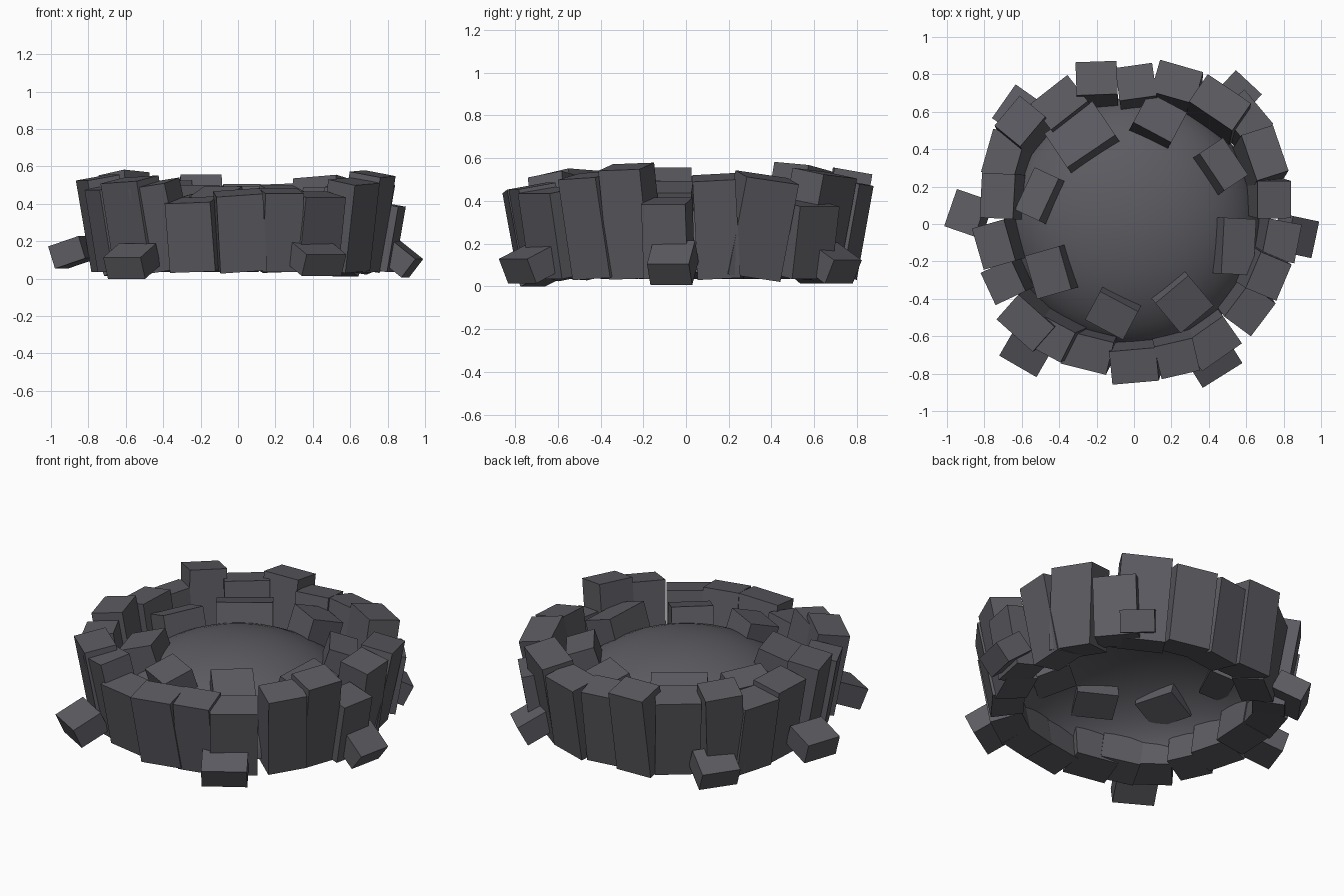
import bpy
import bmesh
import math
from mathutils import Matrix, Vector

default_cube = bpy.data.objects.get("Cube")
if default_cube:
    bpy.data.objects.remove(default_cube, do_unlink=True)


def make_material(name, colour):
    material = bpy.data.materials.new(name)
    material.use_nodes = True
    material.diffuse_color = colour
    material.node_tree.nodes["Principled BSDF"].inputs["Base Color"].default_value = colour
    return material


stone_grey = make_material("dark stone grey", (0.105, 0.105, 0.12, 1))


def add_object(name, bm):
    mesh = bpy.data.meshes.new(name)
    bm.to_mesh(mesh)
    bm.free()
    mesh.materials.append(stone_grey)
    obj = bpy.data.objects.new(name, mesh)
    bpy.context.collection.objects.link(obj)
    return obj


def add_stone(name, x, y, heading, width, depth, height, top, lean, roll=0):
    """Box whose top face is centred on (x, y, top), leaning towards its heading."""
    bm = bmesh.new()
    bmesh.ops.create_cube(bm, size=1)
    bmesh.ops.translate(bm, verts=bm.verts, vec=Vector((0, 0, -0.5)))
    bmesh.ops.scale(bm, verts=bm.verts, vec=Vector((width, depth, height)))
    turn = Matrix.Rotation(math.radians(heading - 90), 4, "Z")
    sway = Matrix.Rotation(math.radians(roll), 4, "Y")
    tilt = Matrix.Rotation(math.radians(-lean), 4, "X")
    bm.transform(Matrix.Translation((x, y, top)) @ turn @ sway @ tilt)
    return add_object(name, bm)


# Smooth open dome of earth, its rim buried in the ring
bm = bmesh.new()
bmesh.ops.create_uvsphere(bm, u_segments=48, v_segments=24, radius=1)
lower = [v for v in bm.verts if v.co.z < -0.01]
bmesh.ops.delete(bm, geom=lower, context="VERTS")
bmesh.ops.scale(bm, verts=bm.verts, vec=Vector((0.675, 0.675, 0.4)))
bmesh.ops.translate(bm, verts=bm.verts, vec=Vector((0, 0, 0.08)))
for face in bm.faces:
    face.smooth = True
add_object("inner_dome", bm)

# Tall ring stones: x, y, heading, width, top height, sideways roll
ring_stones = [
    (-.2, .78, 92, .22, .54, 0),
    (.01, .76, 98, .2, .49, 0),
    (.23, .76, 74, .24, .49, -2),
    (.46, .65, 56, .28, .53, -4),
    (.6, .57, 40, .24, .39, 0),
    (.7, .38, 19, .26, .51, -8),
    (.75, .13, 0, .2, .51, 3),
    (.79, -.09, -11, .21, .4, 0),
    (.72, -.28, -23, .21, .56, 2),
    (.62, -.46, -37, .22, .52, 3),
    (.42, -.64, -55, .26, .45, 0),
    (.23, -.72, -77, .21, .47, 0),
    (0, -.76, -85, .25, .46, 4),
    (-.25, -.69, -104, .25, .42, 2),
    (-.45, -.61, -118, .22, .51, 8),
    (-.58, -.53, -132, .26, .53, 3),
    (-.7, -.31, -155, .19, .49, 0),
    (-.75, -.11, -164, .23, .54, 0),
    (-.73, .15, 177, .24, .5, 0),
    (-.7, .37, 164, .24, .47, 0),
    (-.61, .55, 140, .21, .56, 4),
    (-.4, .65, 128, .25, .51, 0),
]
for i, (x, y, heading, width, top, roll) in enumerate(ring_stones, 1):
    lean = 10
    height = (top - 0.05) / math.cos(math.radians(lean))
    add_stone(f"ring_stone_{i}", x, y, heading, width, 0.18, height, top, lean, roll)

# Blocks lying on the dome: x, y, heading, width, depth
inner_blocks = [
    (-.29, .48, 124, .31, .23),
    (.14, .57, 62, .23, .19),
    (.48, .32, 34, .24, .16),
    (.56, -.12, -3, .3, .18),
    (.27, -.43, -50, .23, .22),
    (-.12, -.49, -118, .23, .18),
    (-.46, -.26, -164, .24, .2),
    (-.52, .16, 155, .25, .15),
]
for i, (x, y, heading, width, depth) in enumerate(inner_blocks, 1):
    add_stone(f"inner_block_{i}", x, y, heading, width, depth, 0.16, 0.465, 18)

# Small rubble blocks at the outer foot: x, y, heading, width, top height, lean
foot_blocks = [
    (-.9, .06, 161, .21, .2, 18),
    (-.58, -.69, -120, .23, .15, 24),
    (.43, -.74, -58, .25, .165, 24),
    (.9, -.07, -12, .2, .16, 38),
    (.56, .7, 47, .19, .165, 28),
    (-.63, .61, 145, .22, .165, 26),
]
for i, (x, y, heading, width, top, lean) in enumerate(foot_blocks, 1):
    add_stone(f"foot_block_{i}", x, y, heading, width, 0.18, 0.125, top, lean)
